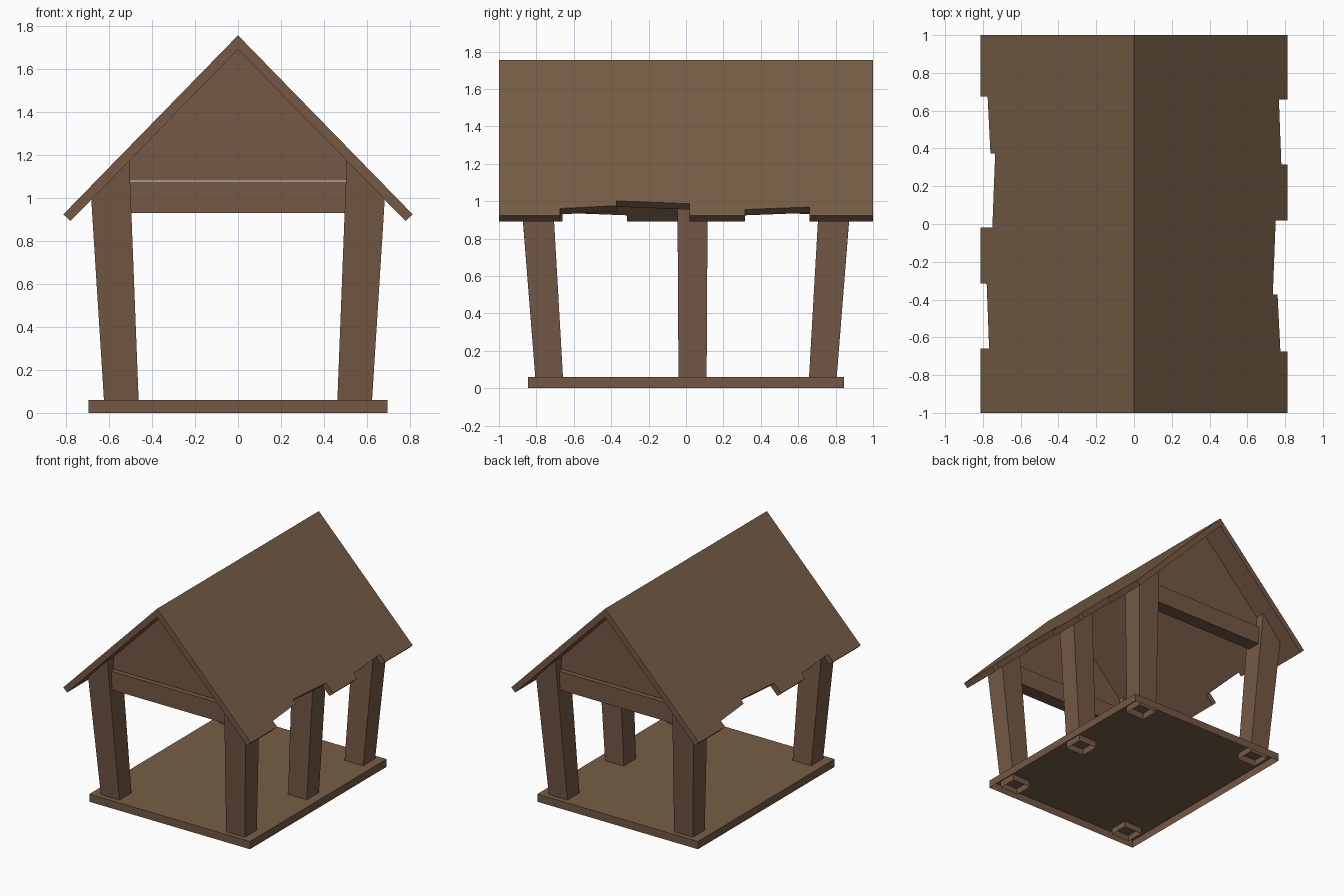
import bpy, bmesh

if "Cube" in bpy.data.objects:
    bpy.data.objects.remove(bpy.data.objects["Cube"])

def material(name, rgb):
    m = bpy.data.materials.new(name)
    m.diffuse_color = (*rgb, 1)
    m.use_nodes = True
    m.node_tree.nodes["Principled BSDF"].inputs["Base Color"].default_value = m.diffuse_color
    return m

PLANK = material("plank brown", (0.180, 0.111, 0.060))
TIMBER = material("timber brown", (0.176, 0.099, 0.060))

RIDGE, UNDER, PITCH = 1.755, 1.69, 1.025      # roof heights and slope

def under_roof(x):
    return UNDER - PITCH * abs(x)

def loft(name, lower, upper, mats, cap_lower=True):
    """Solid between two matching loops of points."""
    bm = bmesh.new()
    a = [bm.verts.new(p) for p in lower]
    b = [bm.verts.new(p) for p in upper]
    bm.faces.new(b)
    if cap_lower:
        bm.faces.new(a[::-1])
    n = len(a)
    for i in range(n):
        j = (i + 1) % n
        bm.faces.new((a[i], a[j], b[j], b[i]))
    bmesh.ops.recalc_face_normals(bm, faces=bm.faces)
    bm.normal_update()
    if len(mats) > 1:                          # second colour on upward faces
        for f in bm.faces:
            f.material_index = 1 if f.normal.z > 0.5 else 0
    me = bpy.data.meshes.new(name)
    bm.to_mesh(me)
    bm.free()
    for m in mats:
        me.materials.append(m)
    ob = bpy.data.objects.new(name, me)
    bpy.context.collection.objects.link(ob)
    return ob

def rect(x0, x1, y0, y1, z):
    return [(x0, y0, z), (x1, y0, z), (x1, y1, z), (x0, y1, z)]

# Floor: shallow box, open underneath
loft("floor", rect(-.695, .695, -.845, .845, 0), rect(-.695, .695, -.845, .845, .06),
     [TIMBER, PLANK], cap_lower=False)

# Posts lean outwards, widen upwards and are cut off at the roof underside
def post(name, side, y_near, y_far):
    """y_near / y_far: (y at the floor, y change per unit height)."""
    x_in, x_out = (.46, .505, 1.17), (.62, .682, .99)
    lower, upper = [], []
    for (xb, xt, zt), (y, k) in ((x_in, y_near), (x_out, y_near), (x_out, y_far), (x_in, y_far)):
        lower.append((side * xb, y, .01))
        upper.append((side * xt, y + k * (zt - .06), under_roof(xt)))
    loft(name, lower, upper, [TIMBER], cap_lower=False)

for side, sx in ((-1, "left"), (1, "right")):
    for e, sy in ((-1, "front"), (1, "back")):
        post(f"{sy}_{sx}_post", side, (e * .655, e * .06), (e * .802, e * .083))
post("middle_right_post", 1, (-.04, -.006), (.11, .006))

# Cross beams and gable panels at both ends
for e, sy in ((-1, "front"), (1, "back")):
    loft(f"{sy}_beam", rect(-.56, .56, e * .74, e * .85, .93),
         rect(-.56, .56, e * .74, e * .85, 1.075), [TIMBER])
    tri = [(-.595, 1.08), (.595, 1.08), (0, UNDER)]
    loft(f"{sy}_gable", [(x, e * .77, z) for x, z in tri],
         [(x, e * .82, z) for x, z in tri], [TIMBER])

# Roof: two sloping slabs with broken eaves, one the other turned half round
EAVE = [(.812, -1), (.812, -.675), (.775, -.675), (.76, -.372), (.735, -.372), (.75, .018),
        (.812, .018), (.812, .315), (.78, .315), (.767, .66), (.812, .66), (.812, 1)]
for s, sx in ((1, "right"), (-1, "left")):
    top = [(0, -s, RIDGE)] + [(s * x, s * y, RIDGE - PITCH * x) for x, y in EAVE] + [(0, s, RIDGE)]
    low = ([(0, -s, UNDER)] + [(s * (x - .033), s * y, under_roof(x - .033)) for x, y in EAVE]
           + [(0, s, UNDER)])
    loft(f"{sx}_roof", low, top, [TIMBER, PLANK])
